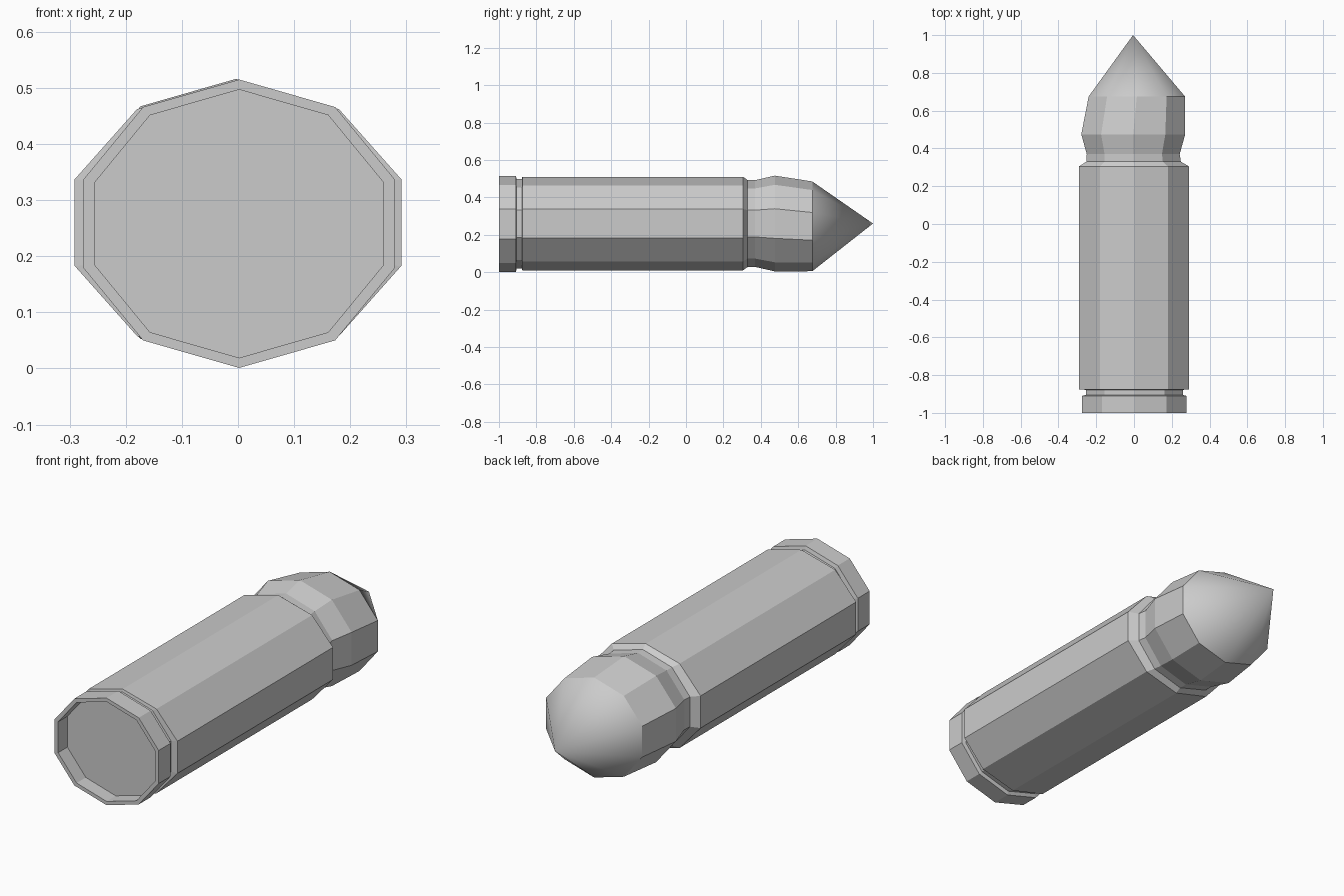
import bpy, bmesh, math

if "Cube" in bpy.data.objects:
    bpy.data.objects.remove(bpy.data.objects["Cube"])

SIDES = 10


def loft(name, rings, cap_start=False, tip=None):
    """Skin ten-sided rings (y, half width, half height, centre x, centre z)."""
    bm = bmesh.new()
    loops = []
    for y, hw, rz, cx, cz in rings:
        rx = hw / math.cos(math.radians(18))
        loop = []
        for i in range(SIDES):
            a = math.pi / 2 + 2 * math.pi * i / SIDES
            loop.append(bm.verts.new((cx + rx * math.cos(a), y, cz + rz * math.sin(a))))
        loops.append(loop)
    for a, b in zip(loops, loops[1:]):
        for i in range(SIDES):
            j = (i + 1) % SIDES
            bm.faces.new((a[i], b[i], b[j], a[j]))
    if cap_start:
        bm.faces.new(loops[0])
    if tip:
        point = bm.verts.new(tip)
        for i in range(SIDES):
            f = bm.faces.new((loops[-1][i], point, loops[-1][(i + 1) % SIDES]))
            f.smooth = True
    bmesh.ops.recalc_face_normals(bm, faces=bm.faces)
    # Recess floor must face outwards (-y)
    if cap_start:
        bm.normal_update()
        floor = next(f for f in bm.faces if len(f.verts) == SIDES)
        if floor.normal.y > 0:
            bmesh.ops.reverse_faces(bm, faces=bm.faces)
    mesh = bpy.data.meshes.new(name)
    bm.to_mesh(mesh)
    bm.free()
    obj = bpy.data.objects.new(name, mesh)
    bpy.context.collection.objects.link(obj)
    return obj


C = 0.258

# Casing: recessed base, rim, extractor groove, long body and shoulder
loft("casing", [
    (-0.93, 0.257, 0.239, 0.002, C),
    (-1.00, 0.257, 0.239, 0.002, C),
    (-1.00, 0.277, 0.257, 0.002, C),
    (-0.91, 0.277, 0.257, 0.002, C),
    (-0.905, 0.257, 0.239, 0.002, C),
    (-0.878, 0.257, 0.239, 0.002, C),
    (-0.875, 0.291, 0.250, 0.0, 0.26),
    (0.305, 0.291, 0.250, 0.0, 0.26),
    (0.33, 0.250, 0.232, -0.002, 0.26),
], cap_start=True)

# Projectile: neck, swollen body and smooth pointed nose
loft("projectile", [
    (0.33, 0.250, 0.232, -0.002, 0.26),
    (0.37, 0.246, 0.232, -0.004, 0.26),
    (0.475, 0.275, 0.256, -0.004, 0.26),
    (0.675, 0.255, 0.240, 0.015, 0.245),
], tip=(-0.005, 1.0, 0.26))
